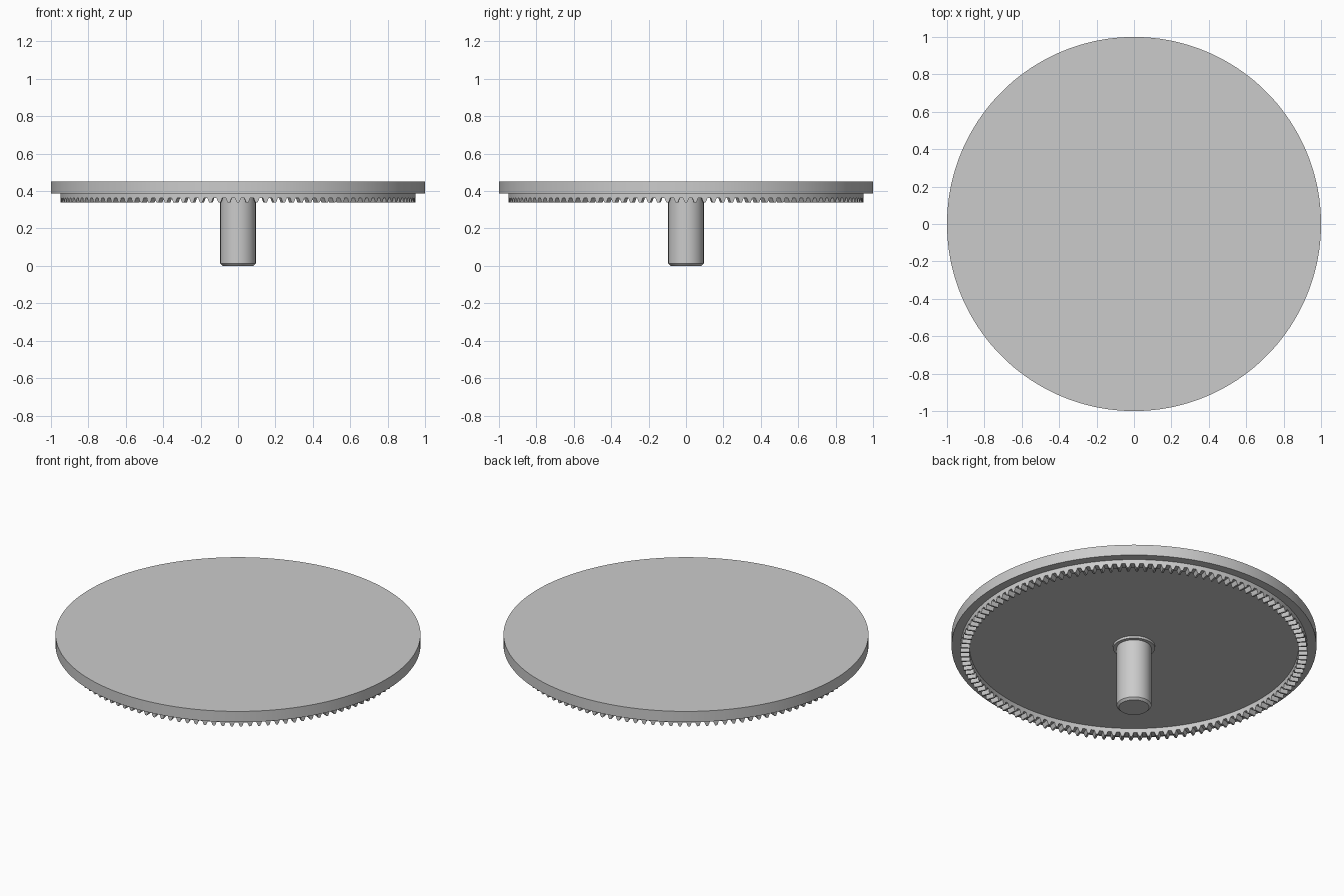
import bpy, bmesh, math

cube = bpy.data.objects.get("Cube")
if cube:
    bpy.data.objects.remove(cube)

grey = bpy.data.materials.new("light_grey")
grey.use_nodes = True
COLOUR = (0.6, 0.6, 0.6, 1)
grey.diffuse_color = COLOUR
grey.node_tree.nodes["Principled BSDF"].inputs["Base Color"].default_value = COLOUR

TOP, UNDER = 0.452, 0.387      # plate faces
ROOT, TIP = 0.362, 0.338       # gear tooth heights
OUTER, INNER = 0.95, 0.902     # gear ring radii
TEETH = 120


def finish(name, bm):
    """Turn a bmesh into a shaded, coloured object."""
    bmesh.ops.recalc_face_normals(bm, faces=bm.faces)
    mesh = bpy.data.meshes.new(name)
    bm.to_mesh(mesh)
    bm.free()
    mesh.materials.append(grey)
    obj = bpy.data.objects.new(name, mesh)
    bpy.context.collection.objects.link(obj)
    bpy.ops.object.select_all(action="DESELECT")
    obj.select_set(True)
    bpy.context.view_layer.objects.active = obj
    bpy.ops.object.shade_smooth_by_angle(angle=math.radians(25))
    return obj


def lathe(name, profile, steps):
    """Revolve (radius, z) points around z and cap both ends."""
    bm = bmesh.new()
    rings = []
    for r, z in profile:
        angles = [math.tau * i / steps for i in range(steps)]
        rings.append([bm.verts.new((r * math.cos(a), r * math.sin(a), z)) for a in angles])
    for low, high in zip(rings, rings[1:]):
        for i in range(steps):
            j = (i + 1) % steps
            bm.faces.new((low[i], low[j], high[j], high[i]))
    bm.faces.new(rings[0])
    bm.faces.new(rings[-1])
    return finish(name, bm)


# Round plate
lathe("plate", [(1, UNDER), (1, TOP)], 180)

# Shaft with a chamfered end, and the collar where it meets the plate
lathe("shaft", [(0.083, 0), (0.095, 0.012), (0.095, UNDER)], 64)
lathe("shaft_collar", [(0.115, UNDER - 0.014), (0.115, UNDER)], 64)

# Face gear: a ring whose lower edge is cut into teeth
tooth = [(-0.3, 0), (-0.2, 0.6), (-0.1, 1), (0.1, 1), (0.2, 0.6), (0.3, 0)]
bm = bmesh.new()
sections = []
for n in range(TEETH):
    for offset, depth in tooth:
        a = math.tau * (n + offset) / TEETH
        z = ROOT + (TIP - ROOT) * depth
        corners = [(OUTER, UNDER), (OUTER, ROOT), (OUTER, z),
                   (INNER, z), (INNER, ROOT), (INNER, UNDER)]
        sections.append([bm.verts.new((r * math.cos(a), r * math.sin(a), h))
                         for r, h in corners])
for i, here in enumerate(sections):
    there = sections[(i + 1) % len(sections)]
    for k in range(5):
        bm.faces.new((here[k], there[k], there[k + 1], here[k + 1]))
bmesh.ops.remove_doubles(bm, verts=bm.verts, dist=0.00001)
finish("gear_ring", bm)
